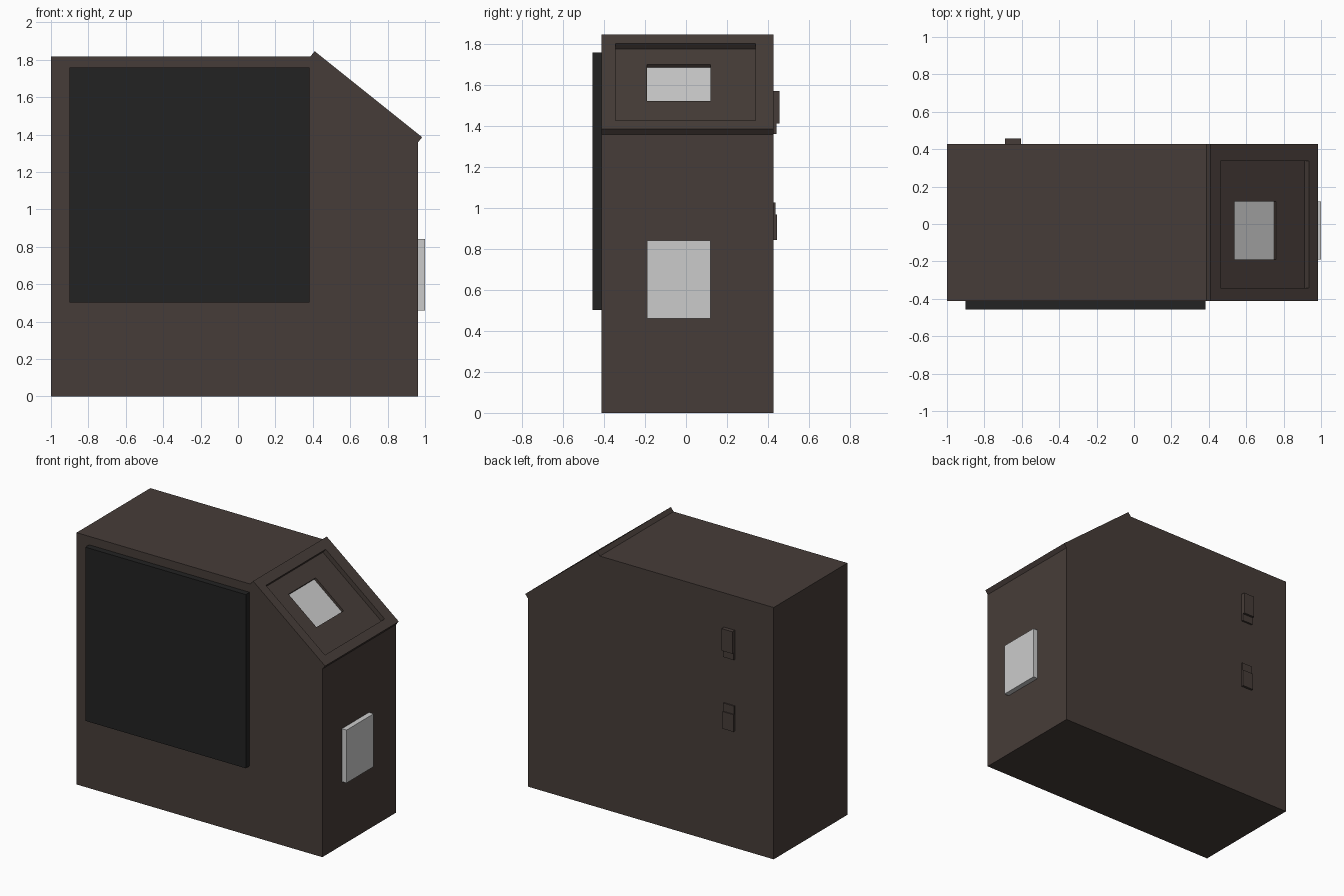
import bpy, bmesh, math
from mathutils import Matrix, Vector

if "Cube" in bpy.data.objects:
    bpy.data.objects.remove(bpy.data.objects["Cube"])

Y0, Y1 = -0.413, 0.428          # cabinet front and back
ANGLE = math.atan2(0.46, 0.575) # pitch of the sloped face
LENGTH = 0.736
SLOPE = Matrix.Translation((0.388, 0, 1.818)) @ Matrix.Rotation(ANGLE, 4, 'Y')


def material(name, rgb):
    m = bpy.data.materials.new(name)
    m.diffuse_color = (*rgb, 1)
    m.use_nodes = True
    m.node_tree.nodes["Principled BSDF"].inputs["Base Color"].default_value = m.diffuse_color
    return m


BROWN = material("dark_brown", (0.062, 0.046, 0.040))
BLACK = material("near_black", (0.016, 0.016, 0.016))


def finish(name, bm, mat):
    bmesh.ops.recalc_face_normals(bm, faces=bm.faces)
    me = bpy.data.meshes.new(name)
    bm.to_mesh(me)
    bm.free()
    ob = bpy.data.objects.new(name, me)
    bpy.context.collection.objects.link(ob)
    if mat:
        me.materials.append(mat)
    return ob


def box(name, lo, hi, mat=None, space=Matrix()):
    """Box between two corners, optionally in the sloped face's space."""
    lo, hi = Vector(lo), Vector(hi)
    bm = bmesh.new()
    bmesh.ops.create_cube(bm, size=1)
    bm.transform(space @ Matrix.Translation((lo + hi) / 2) @ Matrix.Diagonal((*(hi - lo), 1)))
    return finish(name, bm, mat)


def cut(target, cutter):
    cutter.hide_render = True
    mod = target.modifiers.new("cut", 'BOOLEAN')
    mod.operation, mod.solver, mod.object = 'DIFFERENCE', 'EXACT', cutter
    bpy.context.view_layer.objects.active = target
    bpy.ops.object.modifier_apply(modifier=mod.name)
    bpy.data.objects.remove(cutter)


# Cabinet body: side profile extruded along y
end = SLOPE @ Vector((LENGTH, 0, 0))
top = SLOPE.translation
profile = [(-1, 0), (end.x, 0), (end.x, end.z), (top.x, top.z), (-1, top.z)]
bm = bmesh.new()
face = bm.faces.new([bm.verts.new((x, Y0, z)) for x, z in profile])
ext = bmesh.ops.extrude_face_region(bm, geom=[face])
bmesh.ops.translate(bm, vec=(0, Y1 - Y0, 0),
                    verts=[v for v in ext["geom"] if isinstance(v, bmesh.types.BMVert)])
cabinet = finish("cabinet", bm, BROWN)

# Well in the slope with the small screen at its bottom
cut(cabinet, box("well_cutter", (0.19, -0.19, -0.02), (0.476, 0.12, 0.1), None, SLOPE))
box("slope_screen", (0.19, -0.19, -0.03), (0.476, 0.12, -0.018), None, SLOPE)

# Raised frame around the sloped face
frame = box("slope_frame", (0, Y0, 0), (LENGTH, Y1, 0.035), BROWN, SLOPE)
cut(frame, box("frame_cutter", (0.069, -0.343, -0.1), (0.672, 0.338, 0.1), None, SLOPE))

# Large front panel and side plate
box("front_panel", (-0.9, -0.457, 0.503), (0.382, Y0, 1.757), BLACK)
box("side_plate", (end.x, -0.19, 0.46), (1.0, 0.12, 0.842))

# Two latches on the back, each a block with a thinner tab
for name, z0, z1, y in (("upper_latch", 1.412, 1.571, 0.457),
                        ("upper_latch_tab", 1.36, 1.412, 0.441),
                        ("lower_latch", 0.843, 0.967, 0.444),
                        ("lower_latch_tab", 0.967, 1.026, 0.437)):
    box(name, (-0.69, Y1, z0), (-0.603, y, z1), BROWN)
